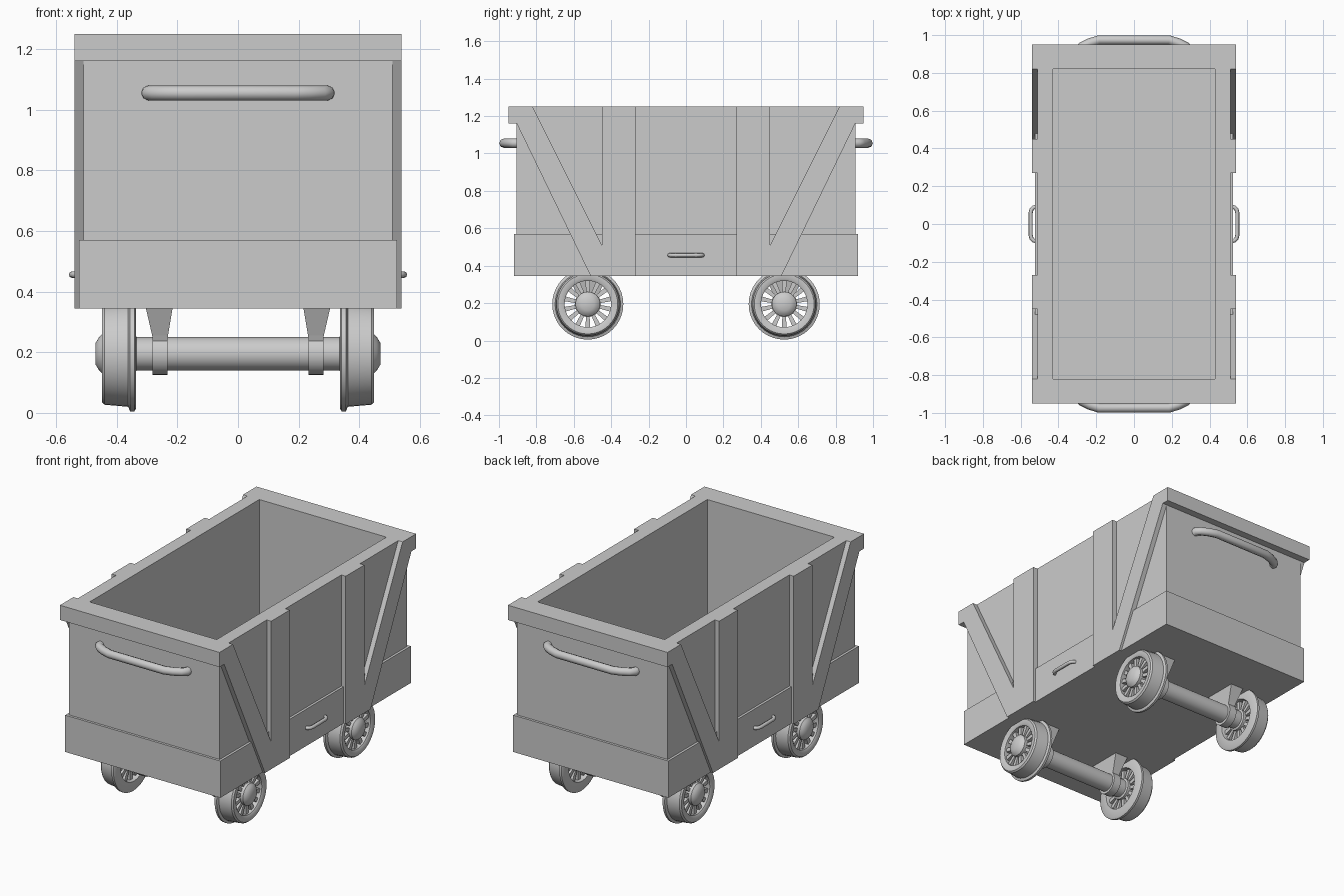
import bpy, bmesh, math
from mathutils import Vector

if "Cube" in bpy.data.objects:
    bpy.data.objects.remove(bpy.data.objects["Cube"])


def finish(name, bm, smooth=False):
    bmesh.ops.recalc_face_normals(bm, faces=bm.faces[:])
    me = bpy.data.meshes.new(name)
    bm.to_mesh(me)
    bm.free()
    ob = bpy.data.objects.new(name, me)
    bpy.context.collection.objects.link(ob)
    if smooth:
        bpy.ops.object.select_all(action='DESELECT')
        ob.select_set(True)
        bpy.context.view_layer.objects.active = ob
        bpy.ops.object.shade_smooth_by_angle(angle=math.radians(35))
    return ob


def bridge(bm, rings, closed=False):
    """Join successive vertex rings with quads; cap the ends unless closed."""
    n = len(rings[0])
    pairs = list(zip(rings, rings[1:]))
    if closed:
        pairs.append((rings[-1], rings[0]))
    for a, b in pairs:
        for i in range(n):
            j = (i + 1) % n
            bm.faces.new((a[i], a[j], b[j], b[i]))
    if not closed:
        bm.faces.new(rings[0])
        bm.faces.new(rings[-1])


def rect(bm, hx, hy, z, cx=0, cy=0):
    return [bm.verts.new((cx + sx * hx, cy + sy * hy, z))
            for sx, sy in ((-1, -1), (1, -1), (1, 1), (-1, 1))]


def lathe(bm, profile, cy, cz, side=1, n=32, closed=False):
    """Revolve (x, radius) points around an axle parallel to x."""
    rings = []
    for x, r in profile:
        rings.append([bm.verts.new((side * x, cy + r * math.cos(2 * math.pi * i / n),
                                    cz + r * math.sin(2 * math.pi * i / n))) for i in range(n)])
    bridge(bm, rings, closed)


def tube(name, points, radius):
    cu = bpy.data.curves.new(name, 'CURVE')
    cu.dimensions = '3D'
    cu.bevel_depth = radius
    cu.bevel_resolution = 2
    cu.use_fill_caps = True
    sp = cu.splines.new('POLY')
    sp.points.add(len(points) - 1)
    for p, co in zip(sp.points, points):
        p.co = (*co, 1)
    ob = bpy.data.objects.new(name, cu)
    bpy.context.collection.objects.link(ob)
    bpy.ops.object.select_all(action='DESELECT')
    ob.select_set(True)
    bpy.context.view_layer.objects.active = ob
    bpy.ops.object.convert(target='MESH')
    bpy.ops.object.shade_smooth_by_angle(angle=math.radians(50))


# Open tub with a thicker band round its foot
bm = bmesh.new()
bridge(bm, [rect(bm, *p) for p in ((0.525, 0.92, 0.345), (0.525, 0.92, 0.57), (0.51, 0.905, 0.57),
                                   (0.51, 0.905, 1.25), (0.43, 0.82, 1.25), (0.43, 0.82, 0.42))])
finish("tub", bm)

# Side braces: upright post and diagonal in one plate
brace = [(0.27, 1.25), (0.45, 1.25), (0.45, 0.51), (0.82, 1.25), (0.905, 1.25),
         (0.905, 1.16), (0.51, 0.345), (0.27, 0.345)]
for sx in (-1, 1):
    for sy in (-1, 1):
        bm = bmesh.new()
        bridge(bm, [[bm.verts.new((sx * x, sy * y, z)) for y, z in brace] for x in (0.508, 0.54)])
        finish("side_brace", bm)

# Lips and grab handles at both ends
for sy in (-1, 1):
    bm = bmesh.new()
    bridge(bm, [rect(bm, 0.54, 0.0225, z, 0, sy * 0.9275) for z in (1.16, 1.25)])
    finish("end_lip", bm)
    half = [(0.295, 0.89), (0.295, 0.92), (0.275, 0.938), (0.235, 0.958), (0.185, 0.974)]
    path = half + [(-x, y) for x, y in reversed(half)]
    tube("end_handle", [(x, sy * y, 1.055) for x, y in path], 0.025)

# Small side handles
for sx in (-1, 1):
    half = [(0.515, 0.09), (0.532, 0.088), (0.542, 0.078), (0.547, 0.06)]
    path = half + [(x, -y) for x, y in reversed(half)]
    tube("side_handle", [(sx * x, y, 0.456) for x, y in path], 0.011)

# Wheel sets
CZ = 0.195
SPOKES = 14
rim = [(0.336, 0.128), (0.336, 0.18), (0.342, 0.19), (0.356, 0.19), (0.362, 0.175),
       (0.44, 0.168), (0.449, 0.16), (0.449, 0.135), (0.442, 0.124), (0.345, 0.124)]
hub = [(0.335, 0.055), (0.34, 0.066), (0.447, 0.066), (0.458, 0.055), (0.47, 0.035)]
for cy in (-0.525, 0.525):
    # Axle
    bm = bmesh.new()
    lathe(bm, [(-0.35, 0.055), (0.35, 0.055)], cy, CZ)
    finish("axle", bm, True)
    for s in (-1, 1):
        # Flanged rim and hub
        bm = bmesh.new()
        lathe(bm, rim, cy, CZ, s, 40, True)
        finish("wheel_rim", bm, True)
        bm = bmesh.new()
        lathe(bm, hub, cy, CZ, s)
        finish("wheel_hub", bm, True)
        # Spokes, widening slightly outwards
        bm = bmesh.new()
        for k in range(SPOKES):
            a = 2 * math.pi * (k + 0.5) / SPOKES
            d, t = Vector((0, math.cos(a), math.sin(a))), Vector((0, -math.sin(a), math.cos(a)))
            c = Vector((0, cy, CZ))
            rings = []
            for r, w in ((0.055, 0.009), (0.13, 0.013)):
                rings.append([bm.verts.new(c + d * r + t * w * q + Vector((s * x, 0, 0)))
                              for q, x in ((-1, 0.355), (1, 0.355), (1, 0.43), (-1, 0.43))])
            bridge(bm, rings)
        finish("wheel_spokes", bm)
        # Axle collar and tapered hanger
        bm = bmesh.new()
        lathe(bm, [(0.232, 0.07), (0.282, 0.07)], cy, CZ, s, 24)
        finish("axle_collar", bm, True)
        bm = bmesh.new()
        bridge(bm, [rect(bm, 0.0225, 0.05, 0.225, s * 0.257, cy),
                    rect(bm, 0.026, 0.062, 0.255, s * 0.257, cy),
                    rect(bm, 0.045, 0.105, 0.35, s * 0.26, cy)])
        finish("axle_hanger", bm)
